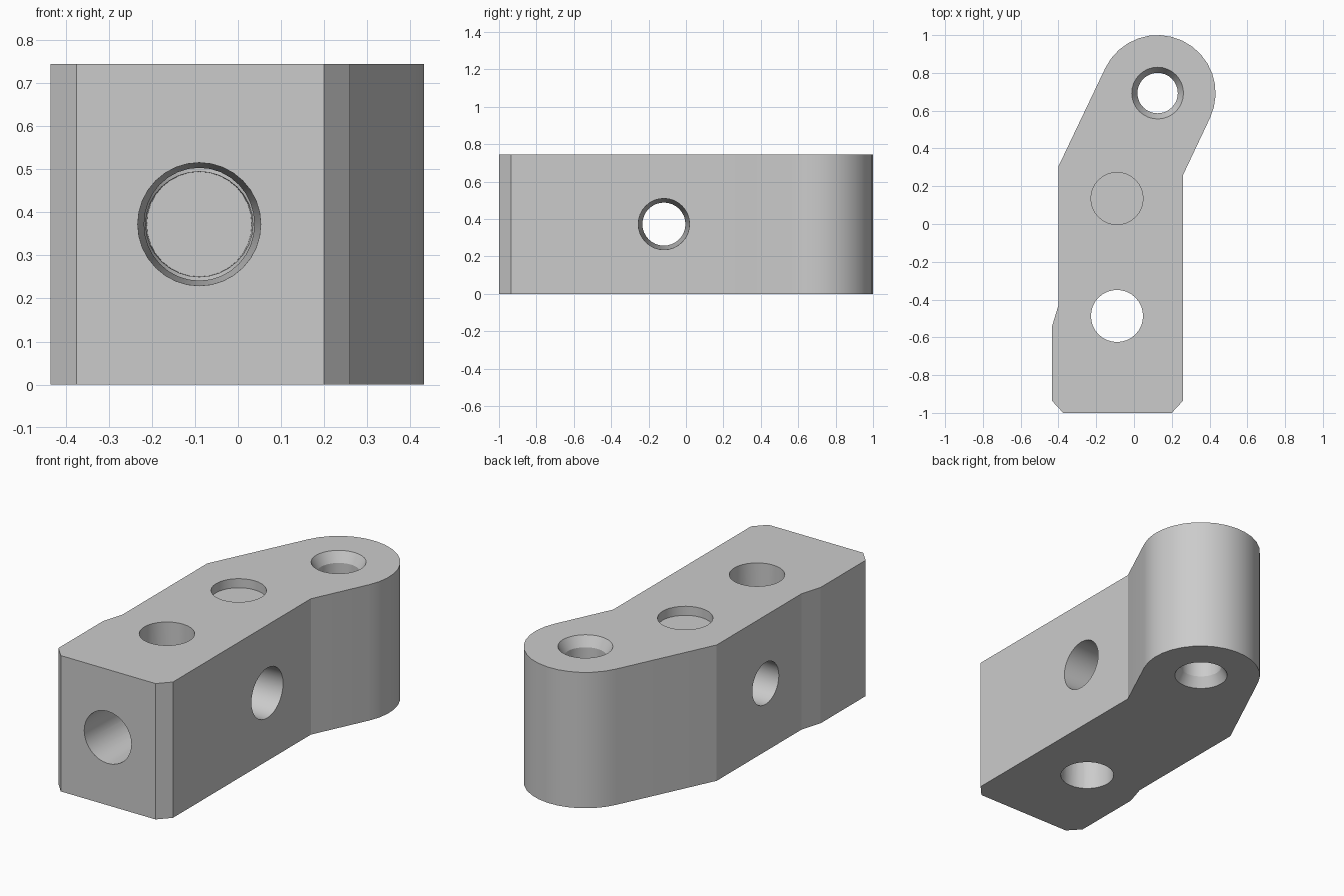
import bpy, bmesh, math

if "Cube" in bpy.data.objects:
    bpy.data.objects.remove(bpy.data.objects["Cube"], do_unlink=True)

HEIGHT = 0.745
grey = bpy.data.materials.new("plain_grey")
grey.use_nodes = True
colour = (0.6, 0.6, 0.6, 1)
grey.diffuse_color = colour
grey.node_tree.nodes["Principled BSDF"].inputs["Base Color"].default_value = colour


def add_object(name, bm):
    bmesh.ops.recalc_face_normals(bm, faces=bm.faces)
    mesh = bpy.data.meshes.new(name)
    bm.to_mesh(mesh)
    bm.free()
    mesh.materials.append(grey)
    obj = bpy.data.objects.new(name, mesh)
    bpy.context.collection.objects.link(obj)
    return obj


def prism(name, outline, height):
    bm = bmesh.new()
    face = bm.faces.new([bm.verts.new((x, y, 0)) for x, y in outline])
    top = bmesh.ops.extrude_face_region(bm, geom=[face])
    verts = [v for v in top["geom"] if isinstance(v, bmesh.types.BMVert)]
    bmesh.ops.translate(bm, verts=verts, vec=(0, 0, height))
    return add_object(name, bm)


def lathe(name, profile, axis, centre, sides=32):
    """Solid of revolution from (position along axis, radius) pairs."""
    bm = bmesh.new()
    rings = []
    for t, r in profile:
        ring = []
        for i in range(sides):
            a = 2 * math.pi * i / sides
            u, v = centre[0] + r * math.cos(a), centre[1] + r * math.sin(a)
            co = {"x": (t, u, v), "y": (u, t, v), "z": (u, v, t)}[axis]
            ring.append(bm.verts.new(co))
        rings.append(ring)
    for a, b in zip(rings, rings[1:]):
        for i in range(sides):
            j = (i + 1) % sides
            bm.faces.new((a[i], a[j], b[j], b[i]))
    bm.faces.new(rings[0])
    bm.faces.new(rings[-1])
    cutter = add_object(name, bm)
    cutter.hide_render = True
    return cutter


# Arm body: straight block with a bent, rounded end
end_x, end_y, end_r = 0.125, 0.693, 0.307
start = math.radians(-25.4)
arc = [(end_x + end_r * math.cos(start + math.pi * i / 16),
        end_y + end_r * math.sin(start + math.pi * i / 16)) for i in range(17)]
outline = [(-0.375, -1), (0.2, -1), (0.26, -0.935), (0.26, 0.26)] + arc + [
    (-0.4, 0.305), (-0.4, -0.43), (-0.435, -0.545), (-0.435, -0.935)]
body = prism("arm_body", outline, HEIGHT)

# Holes: two tapered cross bores, a through bore, a pocket, a countersunk bore
mid = HEIGHT / 2
e = 0.02
cutters = [
    lathe("front_bore", [(-1.02, 0.1437), (-0.34, 0.122)], "y", (-0.09, mid)),
    lathe("side_bore", [(-0.45, 0.1135), (0.3, 0.1385)], "x", (-0.118, mid)),
    lathe("vertical_bore", [(-e, 0.138), (HEIGHT + e, 0.138)], "z", (-0.09, -0.487)),
    lathe("pocket", [(HEIGHT - 0.05, 0.138), (HEIGHT + e, 0.138)], "z", (-0.09, 0.135)),
    lathe("end_bore", [(-e, 0.137), (0, 0.137), (0.055, 0.107), (HEIGHT - 0.055, 0.107),
                       (HEIGHT, 0.137), (HEIGHT + e, 0.137)], "z", (end_x, end_y)),
]
bpy.context.view_layer.objects.active = body
for cutter in cutters:
    mod = body.modifiers.new(cutter.name, "BOOLEAN")
    mod.operation = "DIFFERENCE"
    mod.solver = "EXACT"
    mod.object = cutter
    bpy.ops.object.modifier_apply(modifier=mod.name)
    bpy.data.objects.remove(cutter, do_unlink=True)

# Smooth the curved walls, keep the edges sharp
bpy.ops.object.select_all(action="DESELECT")
body.select_set(True)
bpy.ops.object.shade_smooth_by_angle(angle=math.radians(15))
